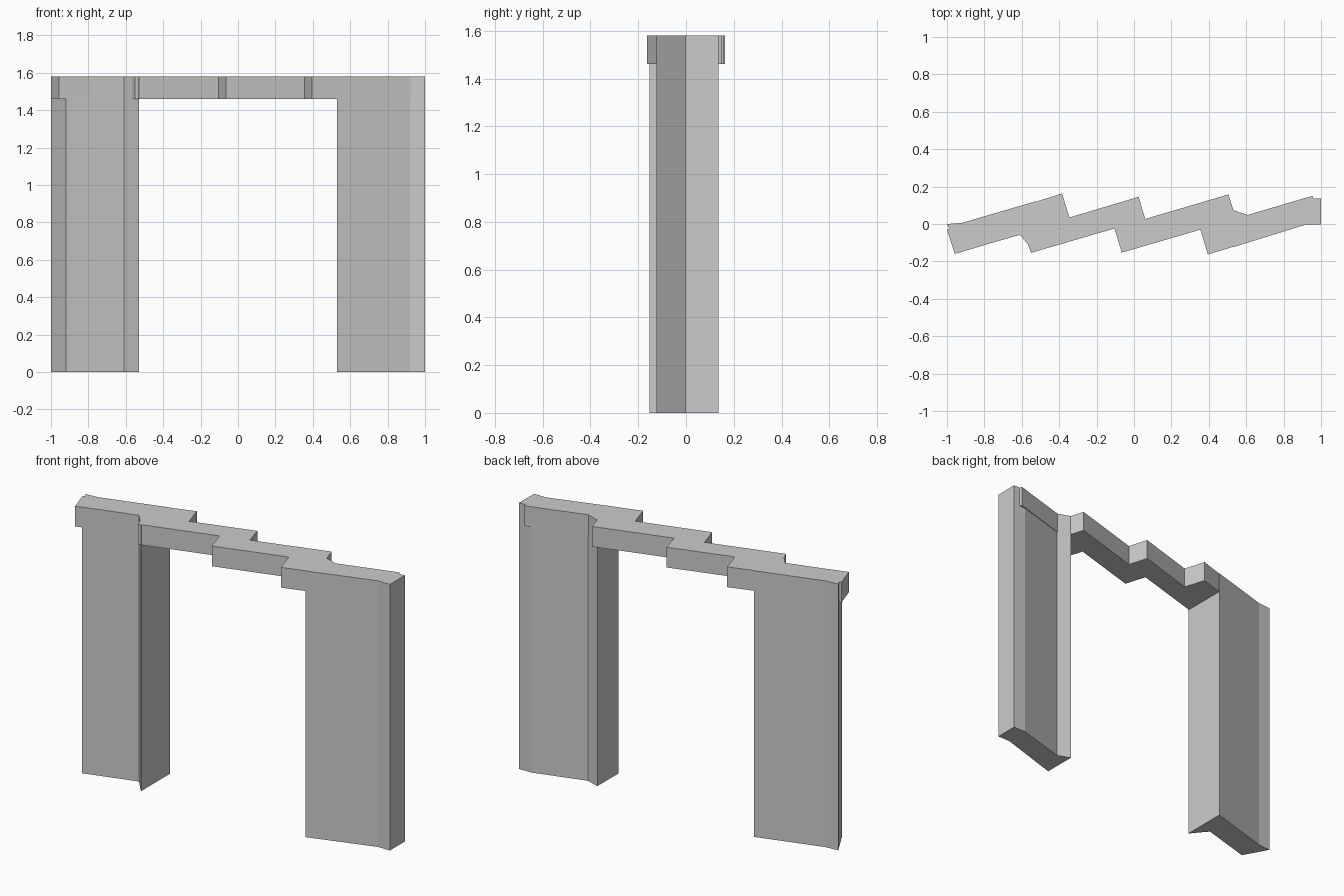
import bpy
import bmesh

if "Cube" in bpy.data.objects:
    bpy.data.objects.remove(bpy.data.objects["Cube"], do_unlink=True)

TOP, SOFFIT = 1.58, 1.46

stone = bpy.data.materials.new("light_grey_stone")
stone.use_nodes = True
GREY = (0.6, 0.6, 0.6, 1.0)
stone.diffuse_color = GREY
stone.node_tree.nodes["Principled BSDF"].inputs["Base Color"].default_value = GREY


def prism(name, outline, bottom, top):
    """Extrude a counter-clockwise plan outline upwards into a flat-shaded solid."""
    bm = bmesh.new()
    base = bm.faces.new([bm.verts.new((x, y, bottom)) for x, y in outline])
    cap = bmesh.ops.extrude_face_region(bm, geom=[base])["geom"]
    lifted = [g for g in cap if isinstance(g, bmesh.types.BMVert)]
    bmesh.ops.translate(bm, verts=lifted, vec=(0, 0, top - bottom))
    bmesh.ops.recalc_face_normals(bm, faces=bm.faces)
    mesh = bpy.data.meshes.new(name)
    bm.to_mesh(mesh)
    bm.free()
    mesh.materials.append(stone)
    obj = bpy.data.objects.new(name, mesh)
    bpy.context.collection.objects.link(obj)
    return obj


# Right pillar (-x): slanted outer end, hooked inner front corner
prism("right_pillar", [(-1, 0), (-0.92, -0.147), (-0.61, -0.058), (-0.53, -0.153),
                       (-0.53, 0.12), (-0.92, 0.006)], 0, TOP)

# Left pillar (+x): square outer end, small hook at the inner back corner
prism("left_pillar", [(0.53, -0.124), (0.92, -0.003), (1, -0.003), (1, 0.136),
                      (0.92, 0.136), (0.61, 0.047), (0.53, 0.075)], 0, TOP)

# Sawtooth lintel: overlapping slanted slabs stepping across the opening
front = [(-1, -0.03), (-0.958, -0.16), (-0.59, -0.05), (-0.55, -0.154),
         (-0.105, -0.024), (-0.065, -0.153), (0.355, -0.03), (0.395, -0.163)]
back = [(0.99, 0.018), (0.955, 0.151), (0.545, 0.03), (0.505, 0.158),
        (0.06, 0.027), (0.025, 0.145), (-0.345, 0.035), (-0.385, 0.163)]
prism("lintel", front + back, SOFFIT, TOP)
